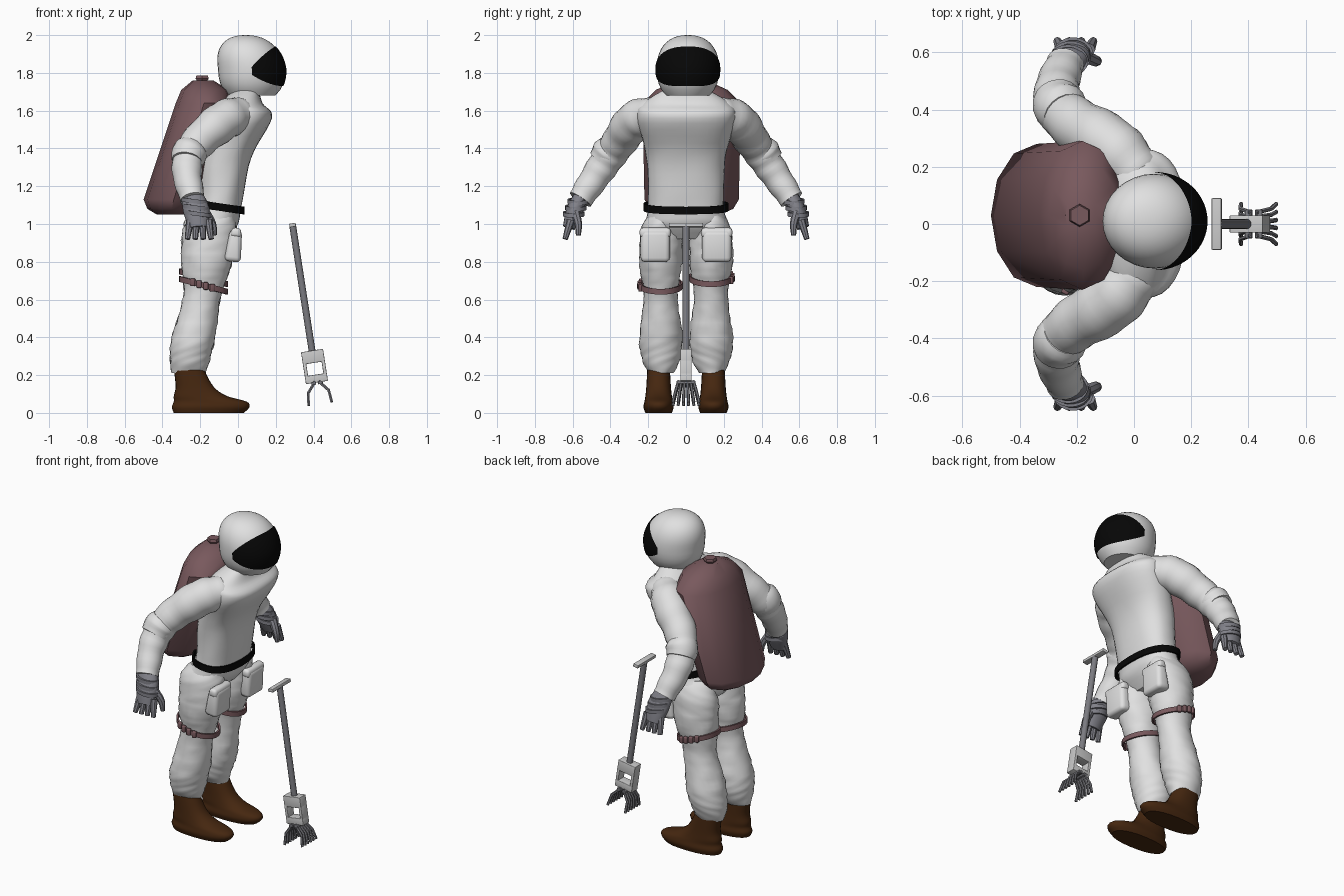
import bpy, bmesh, math
from mathutils import Vector, Matrix

if "Cube" in bpy.data.objects:
    bpy.data.objects.remove(bpy.data.objects["Cube"], do_unlink=True)


def material(name, red, green, blue):
    mat = bpy.data.materials.new(name)
    mat.use_nodes = True
    mat.diffuse_color = (red, green, blue, 1)
    mat.node_tree.nodes["Principled BSDF"].inputs["Base Color"].default_value = (red, green, blue, 1)
    return mat


SUIT = material("suit_white", 0.75, 0.75, 0.75)
BLACK = material("black", 0.002, 0.002, 0.002)
MAUVE = material("mauve", 0.19, 0.1, 0.11)
BROWN = material("boot_brown", 0.06, 0.02, 0.005)
GLOVE = material("glove_grey", 0.22, 0.22, 0.25)
STEEL = material("dark_steel", 0.2, 0.2, 0.22)
LIGHT = material("light_metal", 0.6, 0.6, 0.6)


def finish(name, bm, mat):
    bmesh.ops.recalc_face_normals(bm, faces=bm.faces)
    mesh = bpy.data.meshes.new(name)
    bm.to_mesh(mesh)
    bm.free()
    mesh.materials.append(mat)
    part = bpy.data.objects.new(name, mesh)
    bpy.context.collection.objects.link(part)
    bpy.ops.object.select_all(action="DESELECT")
    part.select_set(True)
    bpy.context.view_layer.objects.active = part
    bpy.ops.object.shade_smooth_by_angle(angle=math.radians(40))


def spline(rows, steps):
    """Catmull-Rom interpolation between tuples."""
    out = []
    for i in range(len(rows) - 1):
        before, start, end = rows[max(i - 1, 0)], rows[i], rows[i + 1]
        after = rows[min(i + 2, len(rows) - 1)]
        for k in range(steps):
            t = k / steps
            out.append([b + t / 2 * (c - a + t * (2 * a - 5 * b + 4 * c - d + t * (3 * (b - c) + d - a)))
                        for a, b, c, d in zip(before, start, end, after)])
    return out + [rows[-1]]


def skin(name, rings, mat, loop=False):
    """Bridge rings of points; close the ends, or join last to first."""
    bm = bmesh.new()
    verts = [[bm.verts.new(point) for point in ring] for ring in rings]
    count = len(verts[0])
    for low, high in zip(verts, verts[1:] + verts[:1] if loop else verts[1:]):
        for j in range(count):
            k = (j + 1) % count
            bm.faces.new((low[j], low[k], high[k], high[j]))
    if not loop:
        bm.faces.new(verts[0])
        bm.faces.new(verts[-1])
    finish(name, bm, mat)


def circle(sides, square=2.0):
    """Angle, cosine and sine around a circle or a squarish superellipse."""
    for j in range(sides):
        angle = math.tau * j / sides
        c, s = math.cos(angle), math.sin(angle)
        yield angle, math.copysign(abs(c) ** (2 / square), c), math.copysign(abs(s) ** (2 / square), s)


def stack(name, rows, mat, y=0.0, side=1, sides=24, steps=4, square=2.0, fold=0.0):
    """Body from level sections: height, back, front, half width."""
    rings = []
    for z, back, front, half in spline(rows, steps):
        ring = []
        for angle, c, s in circle(sides, square):
            k = 1 + fold * math.sin(3 * angle + 5 * math.sin(z * 20) + side) * math.sin(z * 50 + 2 * angle)
            ring.append(((front + back + (front - back) * k * c) / 2, side * (y + half * k * s), z))
        rings.append(ring)
    skin(name, rings, mat)


def tube(name, points, mat, side=1, sides=10, steps=3, fold=0.0, flat=1.0):
    """Round sweep along points given as x, y, z, radius."""
    rows = spline(points, steps)
    path = [Vector((x, side * y, z)) for x, y, z, radius in rows]
    rings = []
    for i, centre in enumerate(path):
        along = path[min(i + 1, len(path) - 1)] - path[max(i - 1, 0)]
        across = along.cross(Vector((1, 0, 0))).normalized()
        broad = along.cross(across).normalized()
        rings.append([centre + rows[i][-1] * (1 + fold * math.sin(i * 1.4 + math.sin(angle + side)))
                      * (across * c * flat + broad * s) for angle, c, s in circle(sides)])
    skin(name, rings, mat)


def band(name, centre, length, width, height, slope, mat, side=1, square=2.0):
    """Flat strap around a body, sloping along x."""
    x, y, z = centre
    rings = []
    for angle, c, s in circle(28, square):
        rings.append([(x + (length + out) * c, side * (y + (width + out) * s), z + slope * length * c + up * height / 2)
                      for out, up in ((0, -1), (0.01, -1), (0.01, 1), (0, 1))])
    skin(name, rings, mat, loop=True)


def box(name, centre, size, mat, bevel, turn, taper=1.0):
    bm = bmesh.new()
    bmesh.ops.create_cube(bm, size=1)
    for v in bm.verts:
        v.co.x *= taper if v.co.z > 0 else 1
        v.co = Vector([a * b for a, b in zip(v.co, size)])
    bmesh.ops.bevel(bm, geom=bm.edges[:], offset=bevel, segments=3, profile=0.5, affect="EDGES")
    bm.transform(Matrix.Translation(centre) @ turn)
    finish(name, bm, mat)


# Torso, pelvis and belt
stack("torso", [(0.92, -0.24, -0.06, 0.17), (1, -0.29, 0, 0.215), (1.1, -0.22, 0.02, 0.2), (1.35, -0.2, 0.07, 0.21),
                (1.56, -0.12, 0.18, 0.26), (1.64, -0.1, 0.13, 0.23), (1.72, 0, 0.11, 0.1)],
      SUIT, sides=32, steps=6, square=2.4, fold=0.01)
band("belt", (-0.1, 0, 1.09), 0.125, 0.215, 0.04, -0.15, BLACK, square=2.4)


# Helmet, an egg shape cut off at the neck, with a wrapped visor
def helmet(z):
    radius = 0.178 * max(1 - abs((z - 1.82) / 0.18) ** 2.3, 0.001) ** 0.43
    centre = 0.073 - max(z - 1.82, 0) * 0.18
    return z, centre - radius, centre + radius, radius * 0.93


stack("helmet", [helmet(1.68 + 0.32 * math.sin(k * math.pi / 32)) for k in range(17)], SUIT, y=0.01, sides=32, steps=1)
bm = bmesh.new()
columns = []
for i in range(-16, 17):
    u = i / 16
    column = []
    for k in range(-5, 6):
        z, back, front, half = helmet(1.835 - u * u / 40 + (0.02 + 0.085 * (1 - abs(u) ** 2.8)) * k / 5)
        x = (front + back) / 2 + (front - back + 0.012) / 2 * math.cos(u * 1.57)
        column.append(bm.verts.new((x, 0.01 + (half + 0.006) * math.sin(u * 1.57), z)))
    columns.append(column)
for a, b in zip(columns, columns[1:]):
    for k in range(len(a) - 1):
        bm.faces.new((a[k], b[k], b[k + 1], a[k + 1]))
finish("visor", bm, BLACK)

# Backpack tank with top knob
stack("backpack", [(1.05, -0.43, -0.27, 0.15), (1.08, -0.48, -0.22, 0.22), (1.13, -0.5, -0.18, 0.25),
                   (1.64, -0.33, -0.03, 0.26), (1.71, -0.3, -0.05, 0.19), (1.76, -0.24, -0.13, 0.08)],
      MAUVE, y=0.03, sides=12, steps=1)
tube("backpack_knob", [(-0.19, 0.03, z, radius) for z, radius in ((1.74, 0.02), (1.77, 0.04), (1.785, 0.035))],
     MAUVE, sides=6, steps=1)

for label, side in (("left", 1), ("right", -1)):
    # Sleeve with a bunched elbow
    tube(label + "_arm", [(0.02, 0.16, 1.58, 0.09), (-0.08, 0.27, 1.545, 0.105), (-0.23, 0.37, 1.41, 0.09),
                          (-0.27, 0.46, 1.28, 0.08), (-0.24, 0.56, 1.13, 0.065)],
         SUIT, side, sides=20, steps=8, fold=0.03)
    tube(label + "_elbow_fold", [(-0.24, 0.385, 1.41, 0.08), (-0.26, 0.41, 1.37, 0.095), (-0.27, 0.44, 1.33, 0.08)],
         SUIT, side, sides=18, fold=0.03)

    # Glove
    tube(label + "_palm", [(-0.24, 0.56, 1.14, 0.06), (-0.22, 0.59, 1.07, 0.07), (-0.21, 0.62, 0.98, 0.05)],
         GLOVE, side, sides=16, flat=0.65)
    for k in range(3):
        band(f"{label}_glove_ridge_{k}", (-0.23 + k / 120, 0.57 + k / 80, 1.12 - k / 30), 0.06, 0.047, 0.022, -0.15,
             GLOVE, side)
    for k in (-3, -1, 1, 3):
        tube(f"{label}_finger_{k}", [(k * spread - 0.205, y, z, radius) for spread, y, z, radius in
                                     ((0.016, 0.61, 1.02, 0.022), (0.021, 0.64, 0.92, 0.014))], GLOVE, side, sides=8)
    tube(label + "_thumb", [(-0.17, 0.585, 1.06, 0.024), (-0.135, 0.57, 1, 0.02), (-0.125, 0.57, 0.94, 0.013)],
         GLOVE, side, sides=8)

    # Trouser leg
    stack(label + "_leg", [(1.06, -0.23, -0.02, 0.06), (0.97, -0.29, -0.01, 0.105), (0.8, -0.3, -0.03, 0.115),
                           (0.62, -0.29, -0.09, 0.09), (0.4, -0.35, -0.12, 0.115), (0.28, -0.36, -0.15, 0.1),
                           (0.21, -0.35, -0.17, 0.065)], SUIT, 0.133, side, steps=8, fold=0.04)

    # Knee strap with small pouches on the outside
    z = 0.695 + side * 0.02
    band(label + "_knee_strap", (-0.182, 0.133, z), 0.12, 0.105, 0.03, -0.28, MAUVE, side)
    for k in range(4):
        angle = 1.2 + k * 0.28
        x, y = 0.126 * math.cos(angle), 0.114 * math.sin(angle)
        box(f"{label}_strap_pouch_{k}", (x - 0.182, side * (y + 0.133), z - x * 0.28), (0.026, 0.022, 0.04), MAUVE,
            0.006, Matrix.Rotation(side * (angle - math.pi / 2), 4, "Z"))

    # Thigh pocket
    lean = Matrix.Rotation(0.12, 4, "Y")
    box(label + "_pocket", (-0.02, side * 0.163, 0.885), (0.09, 0.155, 0.17), SUIT, 0.025, lean, taper=0.7)
    box(label + "_pocket_flap", (-0.01, side * 0.163, 0.955), (0.06, 0.165, 0.05), SUIT, 0.018, lean, taper=0.8)

    # Boot
    stack(label + "_boot", [(0, -0.34, 0.03, 0.07), (0.03, -0.35, 0.06, 0.08), (0.06, -0.34, 0.045, 0.075),
                            (0.09, -0.34, -0.06, 0.07), (0.14, -0.33, -0.13, 0.065), (0.23, -0.34, -0.18, 0.06)],
          BROWN, 0.145, side, square=2.3)

# Garden tool, built around its head and leaning back
LEAN = Matrix.Rotation(math.radians(-8.8), 4, "Y")


def at(x, y, z):
    return Vector((0.405, 0, 0.245)) + LEAN @ Vector((x, y, z))


def bar(name, x, z, size, mat):
    box(name, at(x, 0, z), size, mat, 0.003, LEAN)


tube("tool_shaft", [(*at(0, 0, z), 0.018) for z in (0.07, 0.76)], STEEL, sides=12, steps=1)
bar("tool_handle", 0, 0.758, (0.034, 0.18, 0.02), LIGHT)
bar("tool_head_top", 0, 0.053, (0.118, 0.06, 0.066), LIGHT)
bar("tool_head_bottom", 0, -0.064, (0.118, 0.06, 0.042), LIGHT)
for label, side in (("front", 1), ("back", -1)):
    bar(f"tool_head_{label}", side * 0.05, -0.01, (0.018, 0.06, 0.08), LIGHT)
    bar(f"tool_{label}_claw_bar", side * 0.018, -0.088, (0.025, 0.1, 0.016), STEEL)
    for k in range(6):
        spread = k / 2.5 - 1
        tube(f"tool_{label}_tine_{k}",
             [(*at(side * reach, spread * (0.04 + t * 0.03), -0.08 - t * 0.12), 0.008)
              for t, reach in ((0, 0.01), (0.45, 0.055), (1, 0.062))], STEEL, sides=6, steps=1)
